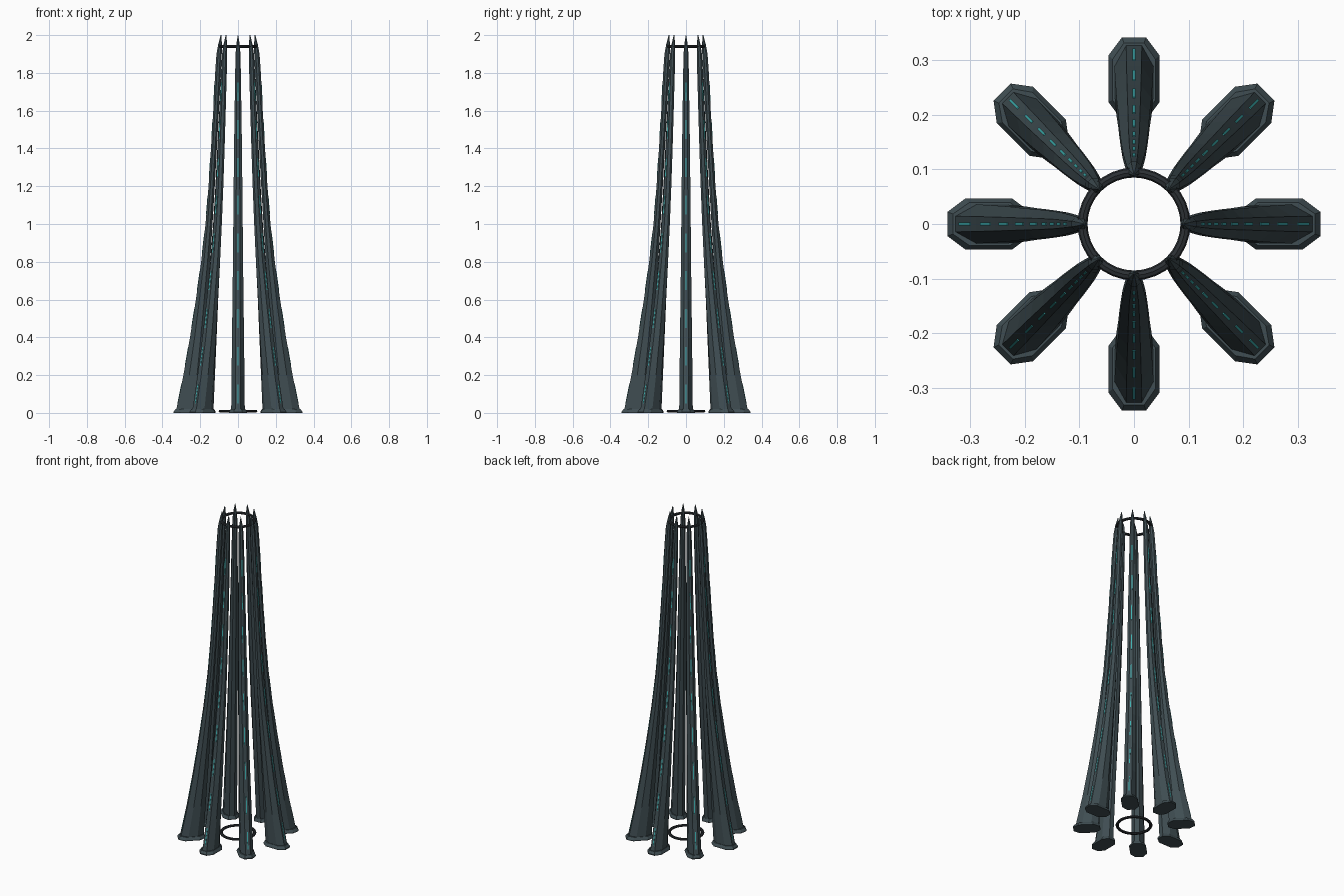
import bpy, bmesh, math
from mathutils import Matrix, Vector

if "Cube" in bpy.data.objects:
    bpy.data.objects.remove(bpy.data.objects["Cube"])


def material(name, rgb):
    m = bpy.data.materials.new(name)
    m.diffuse_color = (*rgb, 1)
    m.use_nodes = True
    m.node_tree.nodes["Principled BSDF"].inputs["Base Color"].default_value = m.diffuse_color
    return m


SLATE = material("dark_slate", (0.05, 0.075, 0.085))
DARK = material("dark_metal", (0.025, 0.03, 0.035))
TEAL = material("teal", (0.05, 0.45, 0.45))

# Rib stations: height, inner radius, outer radius, half width
RIB = [(0.015, .198, .327, .036), (0.2, .186, .289, .034), (0.4, .173, .254, .032),
       (0.6, .160, .223, .029), (0.8, .147, .195, .027), (1.0, .135, .172, .025),
       (1.2, .123, .156, .023), (1.4, .112, .143, .021), (1.6, .101, .131, .018),
       (1.8, .090, .121, .015), (1.9, .086, .114, .013), (1.95, .085, .105, .009),
       (2.0, .088, .092, .001)]


def section(r0, r1, w, z, cut=0.3, nose=0.4):
    # eight-sided outline with chamfered ends
    c = (r1 - r0) * cut
    n = w * nose
    return [Vector((x, y, z)) for x, y in
            [(r0, -n), (r0 + c, -w), (r1 - c, -w), (r1, -n),
             (r1, n), (r1 - c, w), (r0 + c, w), (r0, n)]]


def loft(name, sections, mat, angle):
    bm = bmesh.new()
    rings = [[bm.verts.new(p) for p in s] for s in sections]
    n = len(rings[0])
    for a, b in zip(rings, rings[1:]):
        for i in range(n):
            j = (i + 1) % n
            bm.faces.new((a[i], a[j], b[j], b[i]))
    bm.faces.new(rings[0][::-1])
    bm.faces.new(rings[-1])
    bmesh.ops.recalc_face_normals(bm, faces=bm.faces)
    bmesh.ops.rotate(bm, verts=bm.verts, matrix=Matrix.Rotation(angle, 3, 'Z'))
    return finish(name, bm, mat)


def finish(name, bm, mat):
    me = bpy.data.meshes.new(name)
    bm.to_mesh(me)
    bm.free()
    me.materials.append(mat)
    ob = bpy.data.objects.new(name, me)
    bpy.context.collection.objects.link(ob)
    return ob


def outer(z):
    for a, b in zip(RIB, RIB[1:]):
        if a[0] <= z <= b[0]:
            return a[2] + (b[2] - a[2]) * (z - a[0]) / (b[0] - a[0])


def light_strip(name, angle):
    # short inlays running up the outer face of a rib
    bm = bmesh.new()
    for k in range(9):
        z0 = 0.05 + k * 0.2
        quads = []
        for z in (z0, z0 + 0.1):
            r, h = outer(z), 0.0025
            quads.append([bm.verts.new(p) for p in
                          [(r - .004, -h, z), (r + .0015, -h, z), (r + .0015, h, z), (r - .004, h, z)]])
        a, b = quads
        for i in range(4):
            j = (i + 1) % 4
            bm.faces.new((a[i], a[j], b[j], b[i]))
        bm.faces.new(a[::-1])
        bm.faces.new(b)
    bmesh.ops.rotate(bm, verts=bm.verts, matrix=Matrix.Rotation(angle, 3, 'Z'))
    finish(name, bm, TEAL)


# Eight ribs, each with a flared foot and inlays
for i in range(8):
    a = i * math.pi / 4
    loft(f"rib_{i}", [section(r0, r1, w, z) for z, r0, r1, w in RIB], SLATE, a)
    loft(f"foot_{i}", [section(.190, .341, .047, 0, .22, .47),
                       section(.190, .341, .047, .006, .22, .47),
                       section(.197, .331, .039, .02, .22, .47)], SLATE, a)
    light_strip(f"inlay_{i}", a)

# Rings at the crown and on the ground
for name, z in (("crown_ring", 1.94), ("ground_ring", .009)):
    bpy.ops.mesh.primitive_torus_add(major_radius=.094, minor_radius=.009, major_segments=32,
                                     minor_segments=8, location=(0, 0, z))
    ring = bpy.context.object
    ring.name = name
    ring.scale.z = 0.8
    ring.data.materials.append(DARK)
